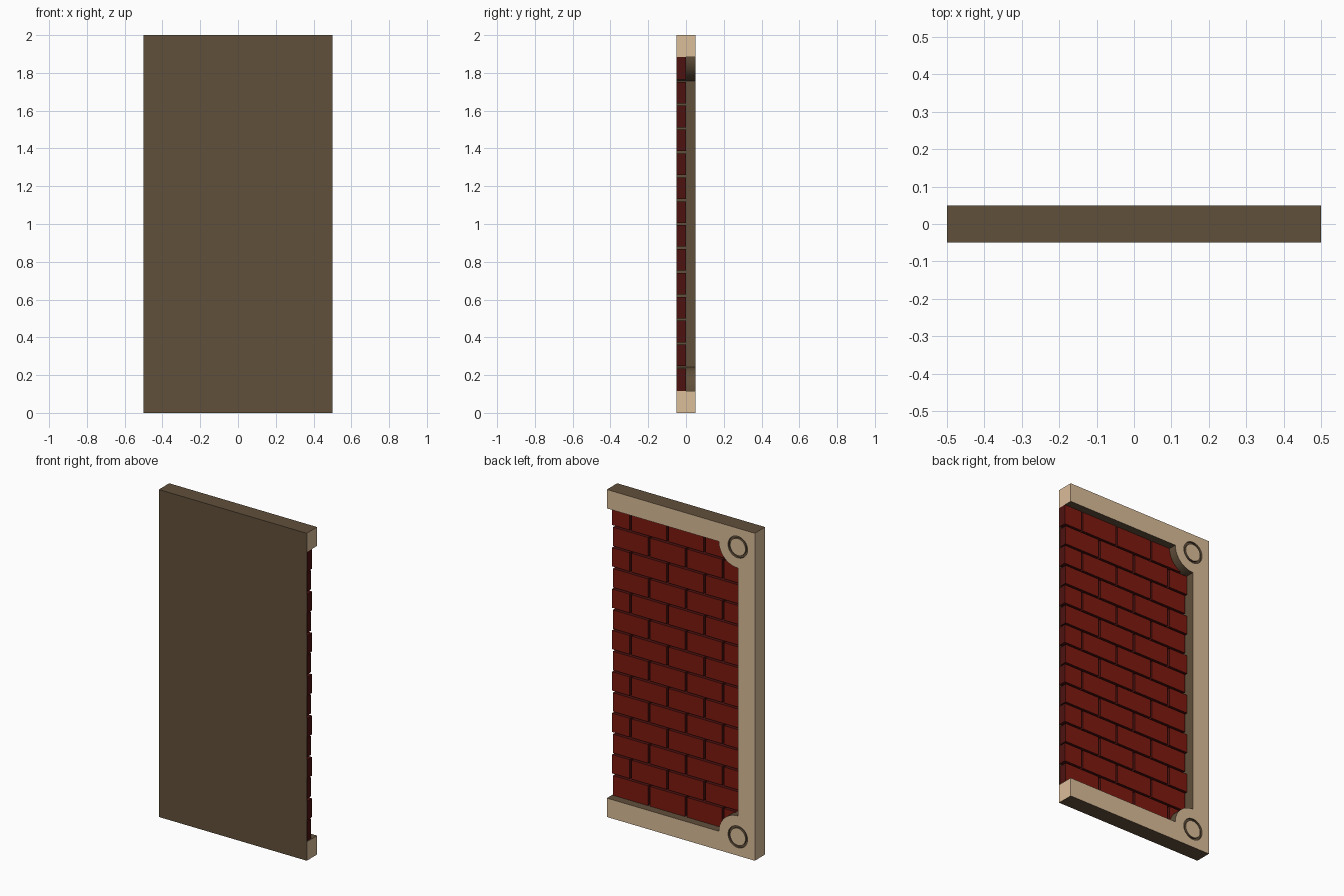
import bpy, bmesh, math

if "Cube" in bpy.data.objects:
    bpy.data.objects.remove(bpy.data.objects["Cube"])

# Main dimensions
HW, HD, H = 0.5, 0.05, 2.0        # half width, half depth, height
B = 0.115                         # frame border
XI, Z0, Z1 = -HW + B, B, H - B    # inner edges of the frame
R = 0.128                         # corner boss radius
GAP = 0.012                       # joint between bricks
ROWS, BRICK = 14, 0.25


def material(name, color):
    m = bpy.data.materials.new(name)
    m.diffuse_color = (*color, 1)
    m.use_nodes = True
    m.node_tree.nodes["Principled BSDF"].inputs["Base Color"].default_value = m.diffuse_color
    return m


tan = material("light_wood", (0.71, 0.51, 0.32))
brown = material("dark_wood", (0.12, 0.08, 0.043))
red = material("brick_face", (0.21, 0.010, 0.005))
dark_red = material("brick_side", (0.073, 0.006, 0.005))


def make_object(name, bm, mats):
    bmesh.ops.recalc_face_normals(bm, faces=bm.faces)
    me = bpy.data.meshes.new(name)
    bm.to_mesh(me)
    bm.free()
    for m in mats:
        me.materials.append(m)
    ob = bpy.data.objects.new(name, me)
    bpy.context.collection.objects.link(ob)
    return ob


def add_box(bm, x0, x1, y0, y1, z0, z1):
    verts = bmesh.ops.create_cube(bm, size=1)["verts"]
    for v in verts:
        v.co = (x0 if v.co.x < 0 else x1,
                y0 if v.co.y < 0 else y1,
                z0 if v.co.z < 0 else z1)


def arc(cx, cz, a0, a1, n=14):
    return [(cx + R * math.cos(math.radians(a0 + (a1 - a0) * i / n)),
             cz + R * math.sin(math.radians(a0 + (a1 - a0) * i / n)))
            for i in range(n + 1)]


# Frame: C-shaped outline with round bosses at the inner corners
outline = [(HW, H), (-HW, H), (-HW, 0), (HW, 0), (HW, Z0)]
outline += arc(XI, Z0, 0, 90) + arc(XI, Z1, -90, 0) + [(HW, Z1)]
bm = bmesh.new()
base = bm.faces.new([bm.verts.new((x, -HD, z)) for x, z in outline])
ext = bmesh.ops.extrude_face_region(bm, geom=[base])["geom"]
for v in ext:
    if isinstance(v, bmesh.types.BMVert):
        v.co.y = HD
bmesh.ops.recalc_face_normals(bm, faces=bm.faces)
for f in bm.faces:
    c = f.calc_center_median()
    light = f.normal.y > 0.9 or (abs(f.normal.x) > 0.9 and abs(c.x) > HW - 0.001)
    f.material_index = 0 if light else 1
frame = make_object("frame", bm, [tan, brown])

# Ring grooves cut into the two bosses
bm = bmesh.new()
N, profile = 40, [(0.052, 0.038), (0.066, 0.038), (0.066, 0.07), (0.052, 0.07)]
for cz in (Z0, Z1):
    rings = [[bm.verts.new((XI + r * math.cos(2 * math.pi * i / N), y,
                            cz + r * math.sin(2 * math.pi * i / N)))
              for r, y in profile] for i in range(N)]
    for i in range(N):
        a, b = rings[i], rings[(i + 1) % N]
        for j in range(4):
            k = (j + 1) % 4
            bm.faces.new((a[j], a[k], b[k], b[j])).material_index = 1
cutter = make_object("groove_cutter", bm, [tan, brown])
cutter.hide_render = True
mod = frame.modifiers.new("grooves", "BOOLEAN")
mod.object, mod.operation, mod.solver = cutter, "DIFFERENCE", "EXACT"
bpy.context.view_layer.objects.active = frame
frame.select_set(True)
bpy.ops.object.modifier_apply(modifier=mod.name)
bpy.data.objects.remove(cutter)
bpy.ops.object.shade_smooth_by_angle(angle=math.radians(30))

# Thin front panel closing the opening
bm = bmesh.new()
add_box(bm, XI, HW, -HD, -HD + 0.002, Z0, Z1)
make_object("front_panel", bm, [brown])

# Brick wall in running bond, cut off at the frame and at the open side
bm = bmesh.new()
row_h = (Z1 - Z0) / ROWS
for row in range(ROWS):
    z = Z0 + row * row_h
    lo = z + (GAP / 2 if row else 0)
    hi = z + row_h - (GAP / 2 if row < ROWS - 1 else 0)
    shift = BRICK / 2 if row % 2 else 0
    for col in range(5):
        x = -HW - shift + col * BRICK
        a, b = max(x + GAP / 2, XI), min(x + BRICK - GAP / 2, HW)
        if b - a > 0.005:
            add_box(bm, a, b, -HD + 0.002, 0, lo, hi)
bmesh.ops.recalc_face_normals(bm, faces=bm.faces)
for f in bm.faces:
    f.material_index = 0 if f.normal.y > 0.9 else 1
make_object("bricks", bm, [red, dark_red])
